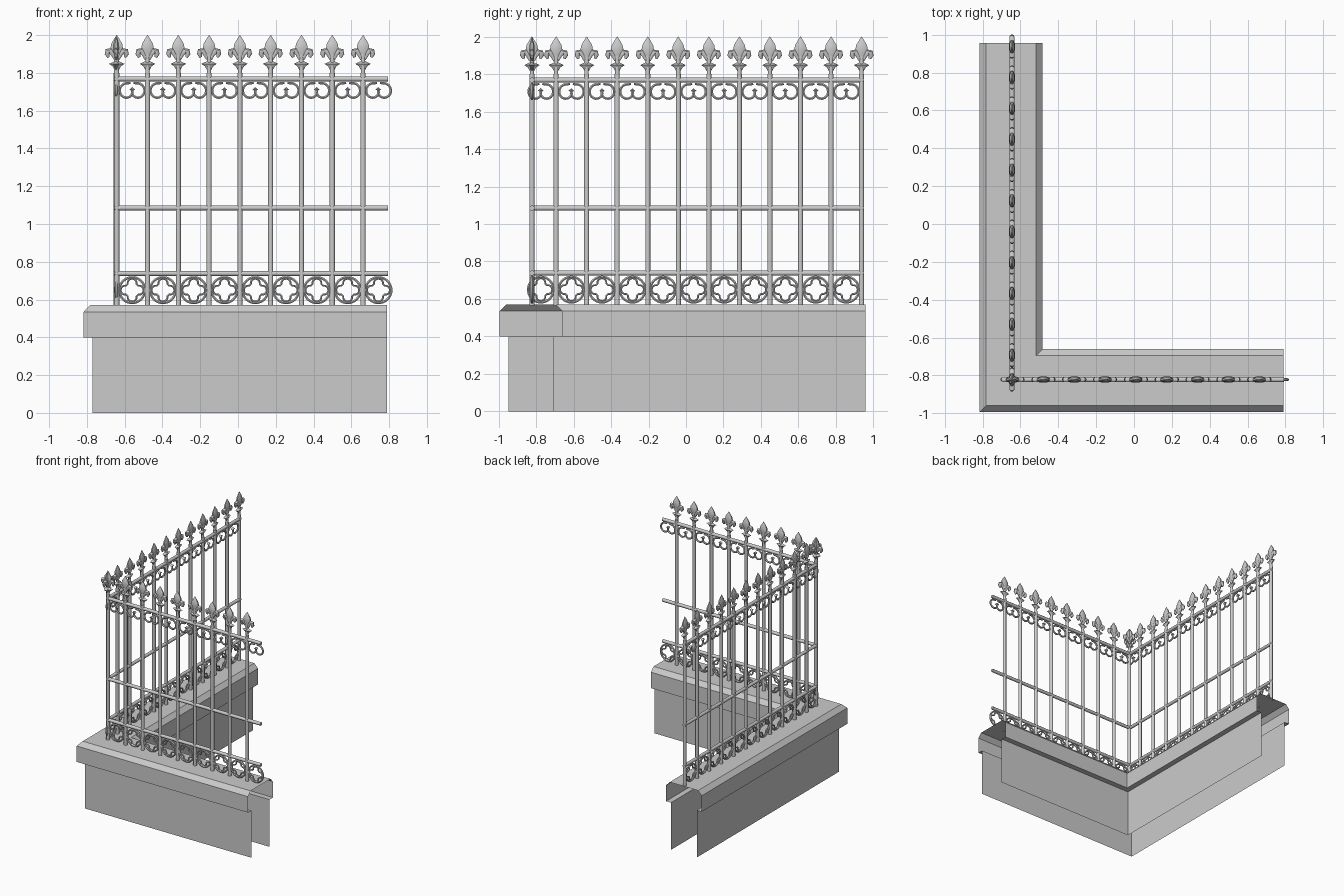
import bpy, bmesh
from math import pi, sin, cos
from mathutils import Vector

cube = bpy.data.objects.get("Cube")
if cube:
    bpy.data.objects.remove(cube)

grey = bpy.data.materials.new("plain_grey")
grey.use_nodes = True
grey.diffuse_color = (0.6, 0.6, 0.6, 1)
grey.node_tree.nodes["Principled BSDF"].inputs["Base Color"].default_value = (0.6, 0.6, 0.6, 1)

CX, CY = -0.645, -0.822       # fence lines
STEP = 0.163                  # bay width


def make(name, bm, smooth=False):
    bmesh.ops.recalc_face_normals(bm, faces=bm.faces)
    mesh = bpy.data.meshes.new(name)
    bm.to_mesh(mesh)
    bm.free()
    mesh.materials.append(grey)
    obj = bpy.data.objects.new(name, mesh)
    bpy.context.collection.objects.link(obj)
    if smooth:
        mesh.shade_smooth()
        mesh.set_sharp_from_angle(angle=0.8)
    return obj


def sweep(bm, path, radii, closed=False, sides=8, depth=1.0):
    """Tube along a path in the xz plane; depth scales its thickness in y."""
    n = len(path)
    if not isinstance(radii, (list, tuple)):
        radii = [radii] * n
    pts = [Vector((x, 0, z)) for x, z in path]
    rings = []
    for i, p in enumerate(pts):
        a = pts[(i - 1) % n] if closed or i else p
        b = pts[(i + 1) % n] if closed or i < n - 1 else p
        t = (b - a).normalized()
        side = Vector((t.z, 0, -t.x))
        ring = []
        for k in range(sides):
            w = 2 * pi * (k + 0.5) / sides
            ring.append(bm.verts.new(p + radii[i] * (side * cos(w) + Vector((0, depth * sin(w), 0)))))
        rings.append(ring)
    for i in range(n if closed else n - 1):
        r, s = rings[i], rings[(i + 1) % n]
        for k in range(sides):
            j = (k + 1) % sides
            bm.faces.new((r[k], r[j], s[j], s[k]))
    if not closed:
        bm.faces.new(rings[0])
        bm.faces.new(rings[-1])


def masonry(name, profiles):
    """Open profile (offset, height) carried round the L-shaped plan."""
    bm = bmesh.new()
    for profile in profiles:
        rows = []
        for o, z in profile:
            x, y = CX - 0.005 + o, CY - 0.005 + o
            rows.append([bm.verts.new(c) for c in ((0.79, y, z), (x, y, z), (x, 0.957, z))])
        for r, s in zip(rows, rows[1:]):
            for i in range(2):
                bm.faces.new((r[i], r[i + 1], s[i + 1], s[i]))
    return make(name, bm)


# Hollow plinth wall and its chamfered coping
masonry("plinth_wall", [[(o, 0), (o, 0.4)] for o in (-0.121, 0.121)])
half = [(0.121, 0.4), (0.167, 0.4), (0.167, 0.535), (0.133, 0.571)]
masonry("coping", [[(-o, z) for o, z in half] + half[::-1]])


def post():
    bm = bmesh.new()
    sweep(bm, [(0, 0.565), (0, 1.8)], 0.0145)
    return bm


def finial():
    bm = bmesh.new()
    # stem, lower drooping collar and central leaf
    sweep(bm, [(0, 1.79), (0, 1.9)], 0.012)
    sweep(bm, [(0, 1.812), (0, 1.835), (0, 1.848), (0, 1.862)], [0.01, 0.024, 0.044, 0.012], depth=0.4)
    sweep(bm, [(0, 1.868), (0, 1.9), (0, 1.93), (0, 1.955), (0, 1.98), (0, 2.0)],
          [0.014, 0.026, 0.036, 0.031, 0.015, 0.001], depth=0.45)
    # curled side petals
    for s in (-1, 1):
        path = [(0.008, 1.872), (0.02, 1.9), (0.034, 1.918), (0.047, 1.915), (0.051, 1.9), (0.044, 1.882)]
        sweep(bm, [(s * x, z) for x, z in path], [0.008, 0.013, 0.017, 0.017, 0.014, 0.007], depth=0.85)
    return bm


def scrolls():
    bm = bmesh.new()
    mid = STEP / 2
    for s in (-1, 1):
        path, radii = [(mid + s * 0.008, 1.748)], [0.006]
        for i in range(19):
            t = i / 18
            a, r = pi * (0.55 - 1.75 * t), 0.042 - 0.02 * t * t
            path.append((mid + s * (0.026 + r * cos(a)), 1.704 + r * sin(a)))
            radii.append(0.0075 + (0.005 if i == 18 else 0))
        sweep(bm, path, radii, sides=6)
    return bm


def rosette():
    bm = bmesh.new()
    mid, zc = STEP / 2, 0.65
    # outer ring
    sweep(bm, [(mid + 0.068 * cos(pi * i / 16), zc + 0.068 * sin(pi * i / 16)) for i in range(32)],
          0.0075, closed=True, sides=6)
    # four-lobed tracery
    path = []
    for lobe in range(4):
        base = lobe * pi / 2
        for i in range(9):
            a = base + (i / 8 - 0.5) * pi * 1.12
            path.append((mid + 0.037 * cos(base) + 0.024 * cos(a), zc + 0.037 * sin(base) + 0.024 * sin(a)))
    sweep(bm, path, 0.006, closed=True, sides=6)
    return bm


# Repeat each part along both legs: (name, start, turn, bay count)
legs = [("front", (CX + 0.003, CY, 0), 0, 9), ("side", (CX, 0.937, 0), -pi / 2, 11)]
parts = {"posts": post, "finials": finial, "scrolls": scrolls, "rosettes": rosette}
for leg, start, turn, count in legs:
    for part, build in parts.items():
        obj = make(f"{leg}_{part}", build(), True)
        obj.location = start
        obj.rotation_euler.z = turn
        arr = obj.modifiers.new("bays", "ARRAY")
        arr.count = count
        arr.use_relative_offset = False
        arr.use_constant_offset = True
        arr.constant_offset_displace = (STEP, 0, 0)
    # three horizontal rails
    bm = bmesh.new()
    length = 1.435 if leg == "front" else 1.76
    for z in (0.738, 1.085, 1.768):
        sweep(bm, [(-0.012, z), (length, z)], 0.014)
    rails = make(f"{leg}_rails", bm, True)
    rails.location = start
    rails.rotation_euler.z = turn

# Corner finial turned to face the side leg
corner = make("corner_finial", finial(), True)
corner.location = (CX, CY, 0)
corner.rotation_euler.z = pi / 2
